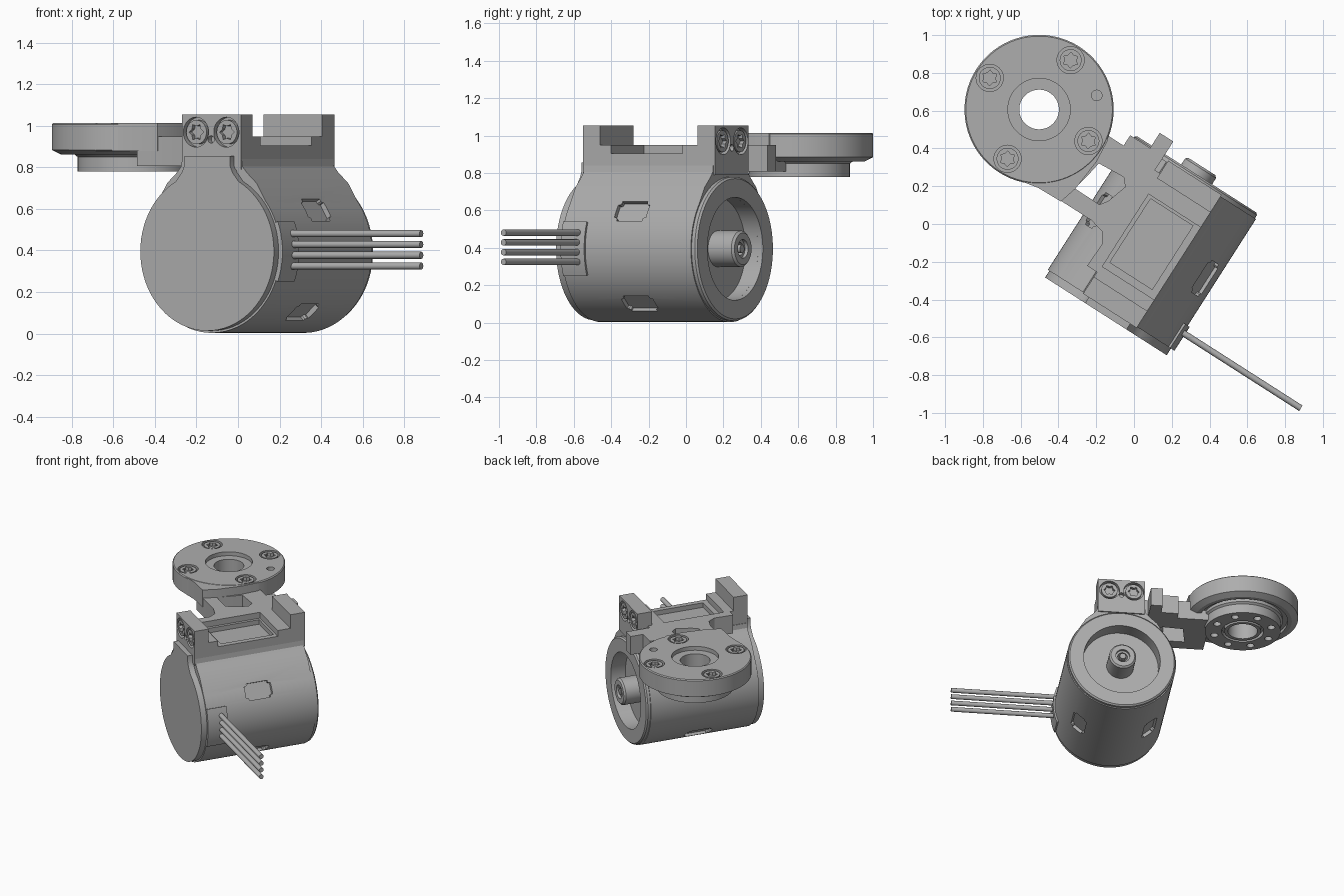
import bpy, bmesh
from math import sin, cos, pi, radians
from mathutils import Matrix, Vector

cube = bpy.data.objects.get("Cube")
if cube:
    bpy.data.objects.remove(cube, do_unlink=True)

TURN = Matrix.Rotation(radians(-32.6), 4, 'Z')   # whole assembly is turned about z
CU, CZ, R = 0.138, 0.395, 0.392                  # motor axis and radius
DISC = (-0.75, 0.24)

grey = bpy.data.materials.new("machined grey")
grey.use_nodes = True
COLOR = (0.42, 0.42, 0.42, 1)
grey.diffuse_color = COLOR
grey.node_tree.nodes["Principled BSDF"].inputs["Base Color"].default_value = COLOR


def finish(name, bm):
    bmesh.ops.recalc_face_normals(bm, faces=bm.faces)
    me = bpy.data.meshes.new(name)
    bm.to_mesh(me)
    bm.free()
    me.materials.append(grey)
    ob = bpy.data.objects.new(name, me)
    bpy.context.scene.collection.objects.link(ob)
    ob.matrix_world = TURN
    return ob


def place(axis, p, q, t):
    """Point (p, q) of a profile at distance t along the axis."""
    return {'x': Vector((t, p, q)), 'y': Vector((p, t, q)), 'z': Vector((p, q, t))}[axis]


def prism(name, pts, a, b, axis='z'):
    bm = bmesh.new()
    low = [bm.verts.new(place(axis, p, q, a)) for p, q in pts]
    top = [bm.verts.new(place(axis, p, q, b)) for p, q in pts]
    bm.faces.new(low)
    bm.faces.new(top)
    n = len(pts)
    for i in range(n):
        j = (i + 1) % n
        bm.faces.new((low[i], low[j], top[j], top[i]))
    return finish(name, bm)


def box(name, x0, x1, y0, y1, z0, z1):
    return prism(name, [(x0, y0), (x1, y0), (x1, y1), (x0, y1)], z0, z1)


def circle(p, q, r, n=32):
    return [(p + r * cos(2 * pi * i / n), q + r * sin(2 * pi * i / n)) for i in range(n)]


def rod(name, p, q, r, a, b, axis='z', n=32):
    return prism(name, circle(p, q, r, n), a, b, axis)


def lathe(name, profile, p, q, axis='z', n=72):
    """Closed (radius, height) profile revolved about an axis."""
    bm = bmesh.new()
    rings = [[bm.verts.new(place(axis, p + r * cos(2 * pi * i / n), q + r * sin(2 * pi * i / n), h))
              for i in range(n)] for r, h in profile]
    for k in range(len(rings)):
        one, two = rings[k], rings[(k + 1) % len(rings)]
        for i in range(n):
            j = (i + 1) % n
            bm.faces.new((one[i], one[j], two[j], two[i]))
    return finish(name, bm)


def cut(ob, *cutters):
    for c in cutters:
        mod = ob.modifiers.new("cut", 'BOOLEAN')
        mod.operation, mod.solver, mod.object = 'DIFFERENCE', 'EXACT', c
        bpy.context.view_layer.update()
        ev = ob.evaluated_get(bpy.context.evaluated_depsgraph_get())
        me = bpy.data.meshes.new_from_object(ev)
        ob.modifiers.remove(mod)
        ob.data = me
        bpy.data.objects.remove(c, do_unlink=True)
    return ob


def screw(name, host, p, q, face, axis, way):
    """Star-socket screw sunk in a counterbore; way is the outward sign."""
    cut(host, rod("bore", p, q, 0.072, face - way * 0.03, face + way * 0.05, axis))
    head = prism(name, circle(p, q, 0.058), face - way * 0.04, face - way * 0.004, axis)
    star = [(p + r * cos(pi * i / 6), q + r * sin(pi * i / 6))
            for i, r in enumerate([0.042, 0.029] * 6)]
    cut(head, prism("star", star, face - way * 0.028, face + way * 0.05, axis))


def necked(r, start, neck):
    """Round outline with a mirrored neck on top, neck listed from the top down."""
    n = 64
    right = [(CU + x, z) for x, z in neck]
    left = [(CU - x, z) for x, z in reversed(neck)]
    a, b = radians(start), radians(-180 - start)
    arc = [(CU + r * cos(a + (b - a) * i / n), CZ + r * sin(a + (b - a) * i / n)) for i in range(n + 1)]
    return right + arc + left


# Motor body with recessed windows
body = prism("motor_body", necked(R, 38, [(0.17, 0.84), (0.175, 0.805), (0.2, 0.775), (0.255, 0.725)]),
             -0.45, 0.37, 'y')
cut(body, rod("recess", CU, CZ, 0.275, 0.29, 0.5, 'y', 64))
for angle in (31, -49, -131, 149):
    w = box("window", R - 0.025, R + 0.05, -0.1, 0.1, -0.06, 0.06)
    bm = bmesh.new()
    bm.from_mesh(w.data)
    rim = [e for e in bm.edges if abs(e.verts[0].co.x - e.verts[1].co.x) > 0.05]
    bmesh.ops.bevel(bm, geom=rim, offset=0.02, segments=3, affect='EDGES')
    bm.transform(Matrix.Translation((CU, -0.04, CZ)) @ Matrix.Rotation(radians(-angle), 4, 'Y'))
    bm.to_mesh(w.data)
    bm.free()
    cut(body, w)

# End plates, rear ring and shaft hub
prism("front_plate", necked(0.382, 62, [(0.13, 0.855), (0.13, 0.81), (0.145, 0.775)]), -0.492, -0.45, 'y')
lathe("rear_ring", [(0.275, 0.365), (0.275, 0.4), (0.375, 0.4), (0.385, 0.39), (0.385, 0.365)], CU, CZ, 'y')
lathe("shaft_hub", [(0.035, 0.27), (0.035, 0.43), (0.05, 0.43), (0.05, 0.45), (0.085, 0.45), (0.097, 0.438),
                    (0.097, 0.27)], CU, CZ, 'y', 40)
rod("shaft_tip", CU, CZ, 0.022, 0.27, 0.445, 'y', 20)

# Cable outlet and wires
arc = [radians(-21 + 42 * i / 10) for i in range(11)]
prism("cable_outlet", [(CU + r * cos(t), CZ + r * sin(t)) for r, seq in
                       ((R - 0.03, arc), (R + 0.012, arc[::-1])) for t in seq], -0.45, -0.3, 'y')
for i in range(4):
    rod(f"wire_{i + 1}", -0.346, 0.325 + 0.052 * i, 0.017, 0.48, 1.27, 'x', 16)

# Bracket: two stepped walls and a floor with a pocket
U0, U1 = -0.028, 0.308
for name, outer, inner, ledge, way in (("front_wall", -0.456, -0.35, -0.28, -1),
                                       ("rear_wall", 0.38, 0.27, 0.175, 1)):
    wall = prism(name, [(outer, 0.79), (outer, 1.055), (inner, 1.055), (inner, 0.95), (ledge, 0.95),
                        (ledge, 0.79)], U0, U1, 'x')
    cut(wall, rod("pin_hole", CU, 0.935, 0.018, outer - 0.03, outer + 0.03, 'y', 16))
    for side in (-1, 1):
        screw(f"{name}_screw", wall, CU + side * 0.087, 0.97, outer, 'y', way)
floor = box("bracket_floor", U0, U1, -0.29, 0.185, 0.79, 0.905)
cut(floor, box("pocket", U0 + 0.03, U1 - 0.04, -0.24, 0.16, 0.87, 1))

# Arm joining the bracket to the disc
arm = prism("arm_lower", [(-0.51, -0.105), (-0.2, -0.105), (-0.12, -0.125), (-0.085, -0.18), (-0.09, -0.32),
                          (-0.02, -0.32), (-0.02, 0.3), (-0.06, 0.3), (-0.06, 0.48), (-0.145, 0.48),
                          (-0.145, 0.385), (-0.27, 0.385), (-0.27, 0.32), (-0.51, 0.32)], 0.808, 0.95)
cut(arm, prism("opening", [(-0.365, -0.01), (-0.21, -0.012), (-0.18, 0.03), (-0.145, 0.14), (-0.18, 0.18),
                           (-0.33, 0.17), (-0.345, 0.08)], 0.7, 1.1),
    rod("clearance", *DISC, 0.26, 0.7, 1.1))
upper = prism("arm_upper", [(-0.72, -0.15), (-0.62, -0.13), (-0.53, -0.112), (-0.39, -0.108), (-0.362, -0.01),
                            (-0.345, 0.17), (-0.355, 0.3), (-0.4, 0.33), (-0.6, 0.34)], 0.88, 1.013)
cut(upper, rod("clearance", *DISC, 0.385, 0.7, 1.1, n=72))

# Output disc with flange, screws and bolt holes
disc = lathe("output_disc", [(0.105, 0.78), (0.105, 0.985), (0.165, 0.985), (0.165, 1.015), (0.388, 1.015),
                             (0.395, 1.008), (0.395, 0.885), (0.35, 0.862), (0.32, 0.862), (0.32, 0.885),
                             (0.285, 0.885), (0.285, 0.862), (0.27, 0.85), (0.27, 0.78), (0.15, 0.78),
                             (0.15, 0.81), (0.13, 0.81), (0.13, 0.78)], *DISC)
for i in range(8):
    t = pi * (i + 0.5) / 4
    cut(disc, rod("bolt_hole", DISC[0] + 0.21 * cos(t), DISC[1] + 0.21 * sin(t), 0.027, 0.7, 0.83, n=16))
for i in range(4):
    t = pi * i / 2
    screw("disc_screw", disc, DISC[0] + 0.31 * cos(t), DISC[1] + 0.31 * sin(t), 1.015, 'z', 1)
cut(disc, rod("dowel_hole", DISC[0] + 0.217, DISC[1] + 0.227, 0.028, 0.96, 1.1, n=20))

# Smooth round surfaces, keeping edges sharp
bpy.ops.object.select_all(action='DESELECT')
for ob in bpy.context.scene.objects:
    if ob.type == 'MESH' and grey.name in ob.data.materials:
        ob.select_set(True)
        bpy.context.view_layer.objects.active = ob
bpy.ops.object.shade_smooth_by_angle(angle=radians(25))
